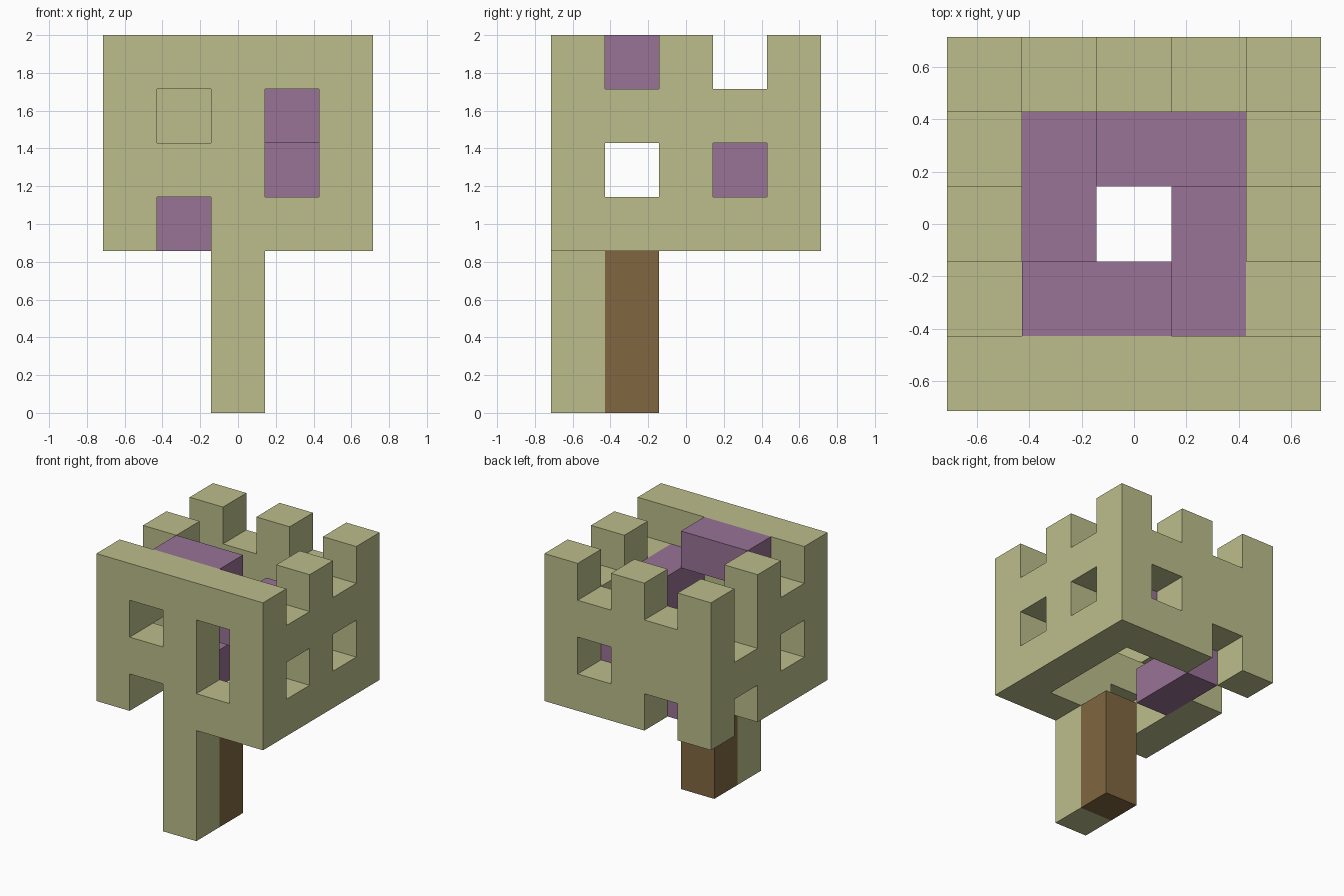
import bpy
import bmesh
from mathutils import Vector

cube = bpy.data.objects.get("Cube")
if cube:
    bpy.data.objects.remove(cube, do_unlink=True)

CELL = 2 / 7  # the tower is built from equal blocks, seven high


def make_material(name, colour):
    mat = bpy.data.materials.new(name)
    mat.use_nodes = True
    mat.diffuse_color = (*colour, 1)
    mat.node_tree.nodes["Principled BSDF"].inputs["Base Color"].default_value = (*colour, 1)
    return mat


olive = make_material("pale olive", (0.503, 0.514, 0.258))
purple = make_material("dusty purple", (0.314, 0.171, 0.305))
brown = make_material("wood brown", (0.216, 0.136, 0.051))


def wall(rows, place):
    """Cells of a wall drawn as rows from the top down."""
    return {(*place(i), 6 - r) for r, row in enumerate(rows)
            for i, mark in enumerate(row) if mark == "#"}


def column(x, y):
    return {(x, y, z) for z in range(3)}


parts = {
    # Four walls with windows, doorways and battlements
    "front_wall": (wall(["#####", "#.#.#", "###.#", "#.###"], lambda i: (i, 0)), olive),
    "back_wall": (wall(["#.#.#", "#####", "###.#", "#.###"], lambda i: (i, 4)), olive),
    "left_wall": (wall([".#.", "###", ".#.", "###"], lambda i: (4, i + 1)), olive),
    "right_wall": (wall([".#.", "##.", ".##", "##."], lambda i: (0, i + 1)), olive),
    # Support posts
    "front_post": (column(2, 0), olive),
    "wooden_post": (column(2, 1), brown),
    # Spiral stair, two blocks to each step
    "stair_step_top": ({(1, 1, 6), (2, 1, 6)}, purple),
    "stair_step_upper": ({(3, 1, 5), (3, 2, 5)}, purple),
    "stair_step_lower": ({(3, 3, 4), (2, 3, 4)}, purple),
    "stair_step_bottom": ({(1, 3, 3), (1, 2, 3)}, purple),
}
occupied = set().union(*(cells for cells, _ in parts.values()))


def build(name, cells, mat):
    """Join blocks into one shell, leaving out faces that touch another block."""
    bm = bmesh.new()
    for cell in sorted(cells):
        centre = Vector((cell[0] - 2, cell[1] - 2, cell[2] + 0.5))
        for axis in range(3):
            for sign in (-1, 1):
                neighbour = list(cell)
                neighbour[axis] += sign
                if tuple(neighbour) in occupied:
                    continue
                n, u, v = Vector(), Vector(), Vector()
                n[axis] = sign / 2
                u[(axis + 1) % 3] = 0.5
                v[(axis + 2) % 3] = sign / 2
                corners = (-u - v, u - v, u + v, v - u)
                bm.faces.new([bm.verts.new((centre + n + c) * CELL) for c in corners])
    bmesh.ops.remove_doubles(bm, verts=bm.verts, dist=0.001)
    mesh = bpy.data.meshes.new(name)
    bm.to_mesh(mesh)
    bm.free()
    mesh.materials.append(mat)
    obj = bpy.data.objects.new(name, mesh)
    bpy.context.collection.objects.link(obj)


for part_name, (part_cells, part_mat) in parts.items():
    build(part_name, part_cells, part_mat)
